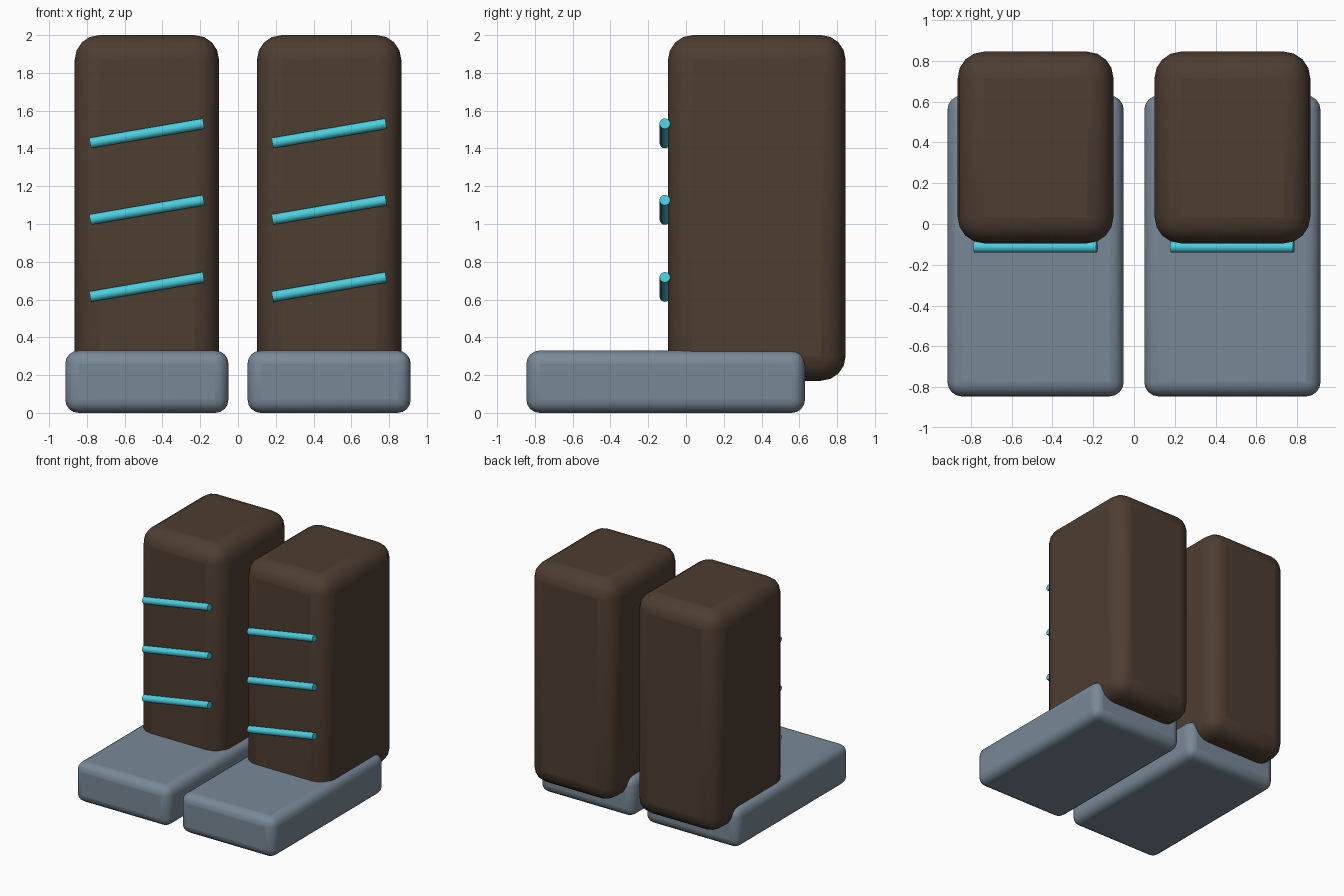
import bpy
import math

if "Cube" in bpy.data.objects:
    bpy.data.objects.remove(bpy.data.objects["Cube"])


def material(name, color):
    m = bpy.data.materials.new(name)
    m.diffuse_color = (*color, 1)
    m.use_nodes = True
    m.node_tree.nodes["Principled BSDF"].inputs["Base Color"].default_value = m.diffuse_color
    return m


leather = material("brown leather", (0.075, 0.047, 0.030))
rubber = material("blue grey sole", (0.19, 0.25, 0.31))
cord = material("cyan cord", (0.07, 0.62, 0.73))


def finish(name, mat):
    ob = bpy.context.object
    ob.name = name
    ob.data.materials.append(mat)
    bpy.ops.object.shade_smooth_by_angle(angle=math.radians(40))
    return ob


def rounded_box(name, lo, hi, radius, mat):
    centre = [(a + b) / 2 for a, b in zip(lo, hi)]
    bpy.ops.mesh.primitive_cube_add(size=1, location=centre)
    bpy.context.object.scale = [b - a for a, b in zip(lo, hi)]
    bpy.ops.object.transform_apply(location=False, rotation=False, scale=True)
    ob = finish(name, mat)
    bev = ob.modifiers.new("rounding", "BEVEL")
    bev.width = radius
    bev.segments = 4


for side, x in (("left", -0.4825), ("right", 0.4825)):
    # Foot block
    rounded_box(side + "_foot", (x - 0.432, -0.845, 0), (x + 0.432, 0.63, 0.33), 0.07, rubber)
    # Boot shaft, overhanging the heel
    rounded_box(side + "_shaft", (x - 0.382, -0.095, 0.17), (x + 0.382, 0.845, 2.0), 0.13, leather)
    # Slanted laces, same slope on both boots
    for i, z in enumerate((0.667, 1.075, 1.48)):
        bpy.ops.mesh.primitive_cylinder_add(
            vertices=16, radius=0.028, depth=0.61, location=(x, -0.112, z),
            rotation=(0, math.radians(90 - 9.7), 0))
        finish(f"{side}_lace_{i + 1}", cord)
